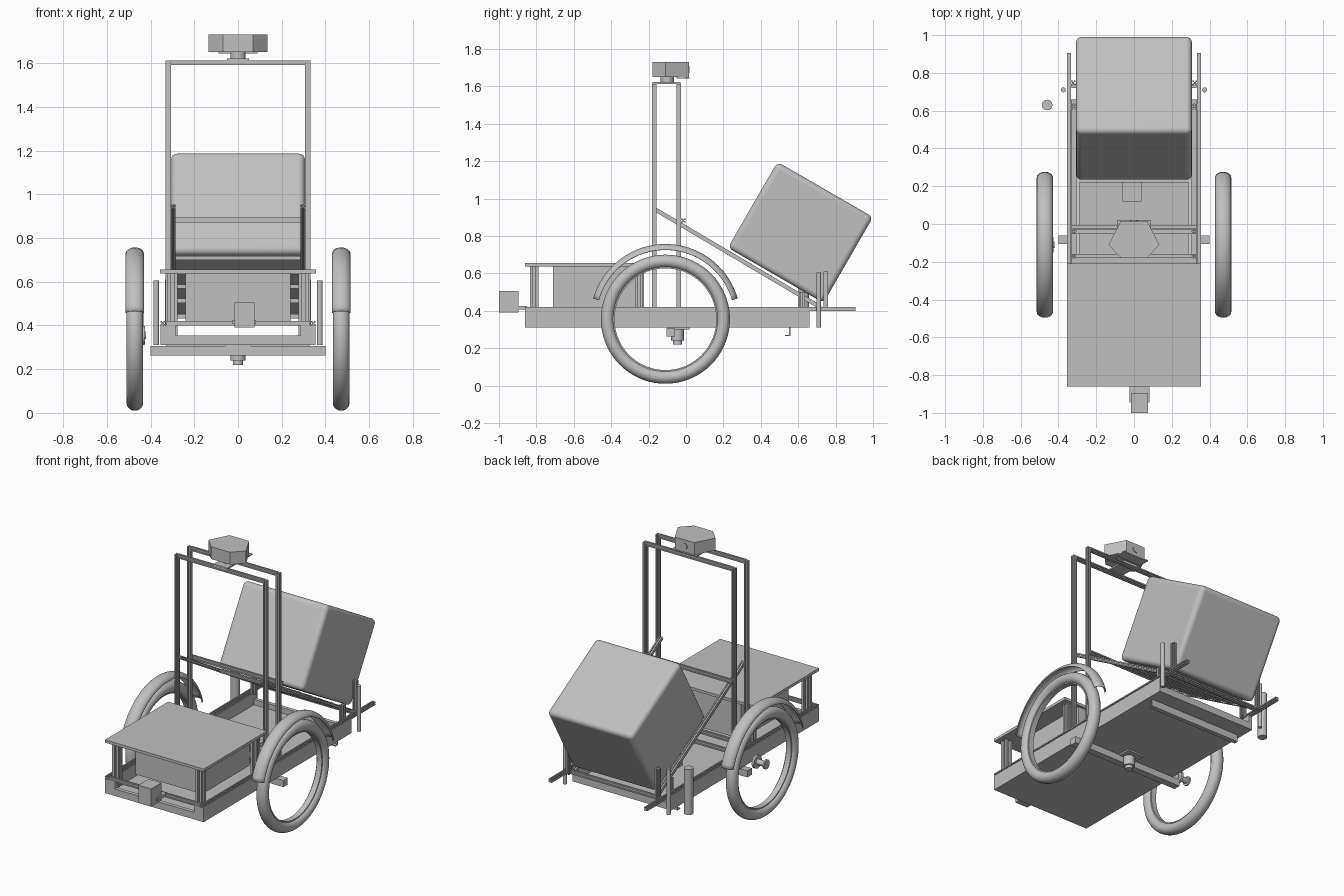
import bpy, bmesh, math
from mathutils import Vector, Matrix

if "Cube" in bpy.data.objects:
    bpy.data.objects.remove(bpy.data.objects["Cube"], do_unlink=True)

GREY = (0.53, 0.53, 0.53, 1.0)
mat = bpy.data.materials.new("plain_grey")
mat.use_nodes = True
mat.diffuse_color = GREY
mat.node_tree.nodes["Principled BSDF"].inputs["Base Color"].default_value = GREY
parts = []


def finish(name, bm):
    bmesh.ops.recalc_face_normals(bm, faces=bm.faces)
    mesh = bpy.data.meshes.new(name)
    bm.to_mesh(mesh)
    bm.free()
    mesh.materials.append(mat)
    ob = bpy.data.objects.new(name, mesh)
    bpy.context.collection.objects.link(ob)
    parts.append(ob)
    return ob


def box(name, x, y, z):
    """Box from (low, high) ranges on each axis."""
    bm = bmesh.new()
    bmesh.ops.create_cube(bm, size=1)
    for v in bm.verts:
        v.co = [r[0] if c < 0 else r[1] for r, c in zip((x, y, z), v.co)]
    return finish(name, bm)


def prism(name, outline, matrix, length):
    """Extrude a flat outline along local z."""
    bm = bmesh.new()
    face = bm.faces.new([bm.verts.new((x, y, 0)) for x, y in outline])
    new = bmesh.ops.extrude_face_region(bm, geom=[face])["geom"]
    bmesh.ops.translate(bm, vec=(0, 0, length),
                        verts=[g for g in new if isinstance(g, bmesh.types.BMVert)])
    bm.transform(matrix)
    return finish(name, bm)


def along(a, b):
    d = Vector(b) - Vector(a)
    z = d.normalized()
    side = Vector((1, 0, 0)) if abs(z.x) < 0.9 else Vector((0, 1, 0))
    y = z.cross(side).normalized()
    x = y.cross(z)
    return Matrix.Translation(a) @ Matrix((x, y, z)).transposed().to_4x4(), d.length


def slot_bar(name, a, b, size=0.022):
    """Square extrusion with a groove on each side."""
    h, g, d = size / 2, size * 0.14, size * 0.22
    quarter = [(h, -h), (h, -g), (d, -g), (d, g), (h, g)]
    pts = []
    for k in range(4):
        for x, y in quarter:
            for _ in range(k):
                x, y = -y, x
            pts.append((x, y))
    m, length = along(a, b)
    return prism(name, pts, m, length)


def rod(name, a, b, r, n=24):
    m, length = along(a, b)
    ring = [(r * math.cos(t * math.tau / n), r * math.sin(t * math.tau / n)) for t in range(n)]
    return prism(name, ring, m, length)


def sweep(name, centre, section, a0, a1, steps, closed):
    """Sweep an (x, radius) section round the x axis."""
    bm = bmesh.new()
    rings = []
    for i in range(steps if closed else steps + 1):
        t = math.radians(a0 + (a1 - a0) * i / steps)
        rings.append([bm.verts.new((centre[0] + x, centre[1] + r * math.cos(t),
                                    centre[2] + r * math.sin(t))) for x, r in section])
    n = len(section)
    for i in range(steps):
        p, q = rings[i], rings[(i + 1) % len(rings)]
        for j in range(n if closed else n - 1):
            k = (j + 1) % n
            bm.faces.new((p[j], p[k], q[k], q[j]))
    return finish(name, bm)


# Chassis tray
box("floor_panel", (-0.335, 0.335), (-0.86, 0.66), (0.31, 0.32))
for end, y in (("front", -0.86), ("rear", 0.635)):
    box(end + "_beam", (-0.335, 0.335), (y, y + 0.025), (0.31, 0.355))
slot_bar("front_rail", (-0.33, -0.85, 0.41), (0.33, -0.85, 0.41))
slot_bar("rear_rail", (-0.33, 0.73, 0.41), (0.33, 0.73, 0.41))
box("axle_bar", (-0.4, 0.4), (-0.105, -0.06), (0.262, 0.305))
box("rear_angle_wall", (-0.33, 0.33), (0.552, 0.558), (0.265, 0.31))
box("rear_angle_lip", (-0.33, 0.33), (0.53, 0.558), (0.265, 0.271))
box("floor_device", (-0.06, 0.04), (0.12, 0.22), (0.32, 0.345))

# Front table and the case beneath it
box("table_top", (-0.356, 0.356), (-0.86, -0.21), (0.638, 0.656))
box("table_case", (-0.24, 0.24), (-0.71, -0.225), (0.405, 0.638))

# Sloped carrier: position along its line at a given y
def slope(x, y):
    return (x, y, 0.945 - 0.592 * (y + 0.17))


for s, side in ((1, "left"), (-1, "right")):
    box(side + "_side_beam", sorted((s * 0.33, s * 0.355)), (-0.86, 0.66), (0.31, 0.4))
    slot_bar(side + "_long_rail", (s * 0.344, -0.86, 0.41), (s * 0.344, 0.905, 0.41))
    box(side + "_front_block", sorted((s * 0.285, s * 0.33)), (-0.86, -0.82), (0.355, 0.4))
    slot_bar(side + "_front_table_post", (s * 0.3, -0.812, 0.355), (s * 0.3, -0.812, 0.638), 0.045)
    slot_bar(side + "_rear_table_post", (s * 0.3, -0.25, 0.32), (s * 0.3, -0.25, 0.638), 0.04)
    slot_bar(side + "_carrier_bar", slope(s * 0.297, -0.17), slope(s * 0.297, 0.72))
    slot_bar(side + "_carrier_post", (s * 0.318, 0.62, 0.4), (s * 0.318, 0.62, 0.5), 0.03)
    slot_bar(side + "_rear_post", (s * 0.322, 0.747, 0.4), (s * 0.322, 0.747, 0.61), 0.025)
    rod(side + "_rear_rod", (s * 0.374, 0.71, 0.31), (s * 0.374, 0.71, 0.605), 0.013)
    for y in (-0.17, -0.04):
        slot_bar(side + "_mast", (s * 0.319, y, 0.32), (s * 0.319, y, 1.612), 0.024)

    # Wheel tyre, rim and mudguard
    c = (s * 0.472, -0.11, 0.355)
    tyre = [(0.038 * math.cos(k * math.tau / 20), 0.31 + 0.035 * math.sin(k * math.tau / 20))
            for k in range(20)]
    sweep(side + "_tyre", c, tyre, 0, 360, 72, True)
    rim = [(-0.018, 0.272), (0.018, 0.272), (0.018, 0.285), (-0.018, 0.285)]
    sweep(side + "_rim", c, rim, 0, 360, 72, True)
    arch = [(0.041 * math.sin(math.radians(a)), 0.37 + 0.03 * math.cos(math.radians(a)))
            for a in range(-90, 91, 15)]
    guard = sweep(side + "_mudguard", c, arch, 16, 164, 40, False)
    mod = guard.modifiers.new("thickness", 'SOLIDIFY')
    mod.thickness = 0.004
    mod.offset = 0

# Mast cross bars
for y in (-0.17, -0.04):
    slot_bar("mast_top_bar", (-0.307, y, 1.602), (0.307, y, 1.602), 0.022)
    slot_bar("mast_foot_bar", (-0.33, y, 0.41), (0.33, y, 0.41), 0.022)
slot_bar("mast_middle_bar", (-0.33, -0.015, 0.883), (0.33, -0.015, 0.883), 0.022)
for y in (0.23, 0.34, 0.45, 0.56, 0.68):
    slot_bar("carrier_cross_bar", slope(-0.287, y), slope(0.287, y), 0.02)

# Tilted cargo box with rounded edges
cargo = box("cargo_box", (-0.306, 0.306), (-0.295, 0.295), (-0.265, 0.265))
cargo.location = (0, 0.612, 0.819)
cargo.rotation_euler.x = math.radians(-30)
bevel = cargo.modifiers.new("round_edges", 'BEVEL')
bevel.width = 0.028
bevel.segments = 5

# Top sensor head on its mount
half = [(0.07, 0.015), (0.135, -0.11), (0.068, -0.18)]
head = half + [(-x, y) for x, y in reversed(half)]
prism("sensor_head", head, Matrix.Translation((0, 0, 1.65)), 0.08)
rod("sensor_neck", (0, -0.1, 1.612), (0, -0.1, 1.65), 0.035)
box("sensor_mount", (-0.05, 0.05), (-0.18, -0.03), (1.612, 1.622))
box("sensor_plate", (-0.09, 0.09), (-0.05, 0.02), (1.643, 1.65))
rod("sensor_lens", (0, -0.03, 1.69), (0, 0.02, 1.69), 0.02)

# Front sensor and bracket
box("front_sensor", (-0.017, 0.075), (-1.0, -0.895), (0.39, 0.505))
box("front_bracket", (-0.025, 0.083), (-0.945, -0.85), (0.407, 0.425))

# Underside unit, right wheel hub and loose upright tube
box("underside_plate", (-0.06, 0.06), (-0.1, 0.02), (0.3, 0.31))
rod("underside_unit", (0, -0.045, 0.24), (0, -0.045, 0.305), 0.034)
rod("underside_tip", (0, -0.045, 0.22), (0, -0.045, 0.24), 0.024)
for name, x0, x1, r in (("hub_outer_disc", -0.505, -0.495, 0.03), ("hub_core", -0.5, -0.42, 0.018),
                        ("hub_inner_disc", -0.44, -0.425, 0.042)):
    rod(name, (x0, -0.11, 0.355), (x1, -0.11, 0.355), r)
rod("upright_tube", (-0.46, 0.63, 0.31), (-0.46, 0.63, 0.605), 0.028)

# Smooth round surfaces, keep edges crisp
bpy.ops.object.select_all(action='DESELECT')
for ob in parts:
    ob.select_set(True)
bpy.context.view_layer.objects.active = parts[0]
bpy.ops.object.shade_smooth_by_angle(angle=math.radians(30))
